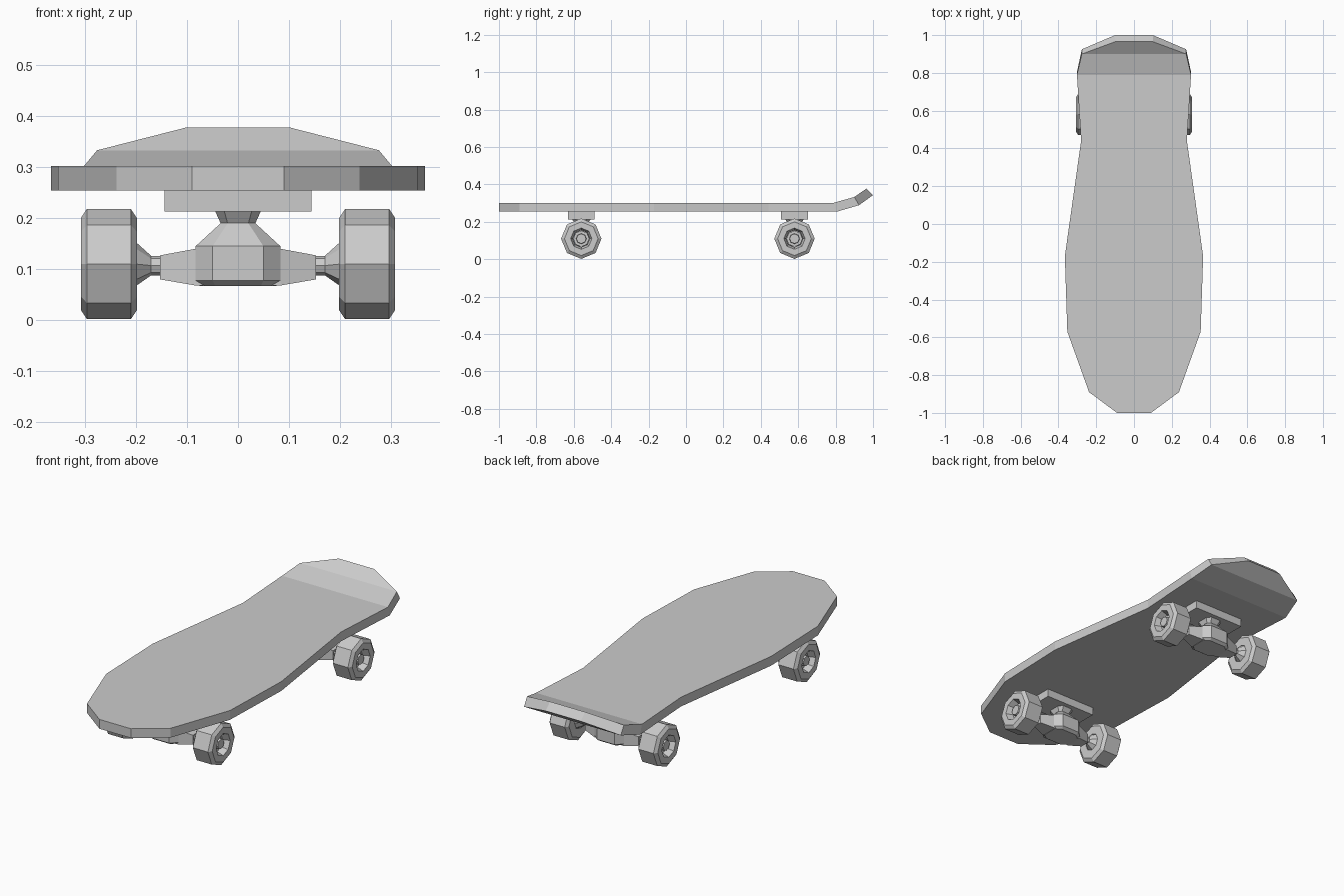
import bpy, bmesh, math
from mathutils import Vector

cube = bpy.data.objects.get("Cube")
if cube:
    bpy.data.objects.remove(cube, do_unlink=True)

grey = bpy.data.materials.new("plain grey")
grey.use_nodes = True
COLOUR = (0.6, 0.6, 0.6, 1)
grey.diffuse_color = COLOUR
grey.node_tree.nodes["Principled BSDF"].inputs["Base Color"].default_value = COLOUR


def loft(name, rings, closed=False):
    """Skin equal-sized rings of points; cap the ends or join last to first."""
    bm = bmesh.new()
    rows = [[bm.verts.new(p) for p in ring] for ring in rings]
    n = len(rows[0])
    pairs = list(zip(rows, rows[1:]))
    if closed:
        pairs.append((rows[-1], rows[0]))
    for a, b in pairs:
        for i in range(n):
            j = (i + 1) % n
            bm.faces.new((a[i], a[j], b[j], b[i]))
    if not closed:
        bm.faces.new(rows[0])
        bm.faces.new(rows[-1])
    bmesh.ops.recalc_face_normals(bm, faces=bm.faces)
    mesh = bpy.data.meshes.new(name)
    bm.to_mesh(mesh)
    bm.free()
    mesh.materials.append(grey)
    obj = bpy.data.objects.new(name, mesh)
    bpy.context.collection.objects.link(obj)
    return obj


def octagon_x(x, r, y, z):
    """Octagon around the x axis with a corner at the top."""
    return [Vector((x, y + r * math.sin(i * math.pi / 4), z + r * math.cos(i * math.pi / 4)))
            for i in range(8)]


def rect_x(x, hy, z0, z1, y):
    return [(x, y - hy, z0), (x, y + hy, z0), (x, y + hy, z1), (x, y - hy, z1)]


def clipped_rect(z, hx, hy, cut, y):
    """Horizontal rectangle with its four corners cut off."""
    c = cut
    corners = [(hx, hy * c), (hx * c, hy), (-hx * c, hy), (-hx, hy * c),
               (-hx, -hy * c), (-hx * c, -hy), (hx * c, -hy), (hx, -hy * c)]
    return [(px, y + py, z) for px, py in corners]


# Deck: half width, then top and bottom (y, z) along the length
TOP, BOTTOM = 0.302, 0.254
deck_rows = [(w, y, TOP, y, BOTTOM) for w, y in
             ((0.09, -1), (0.238, -0.89), (0.353, -0.57), (0.366, -0.17), (0.28, 0.44))]
deck_rows += [(0.302, 0.79, TOP, 0.805, BOTTOM),
              (0.276, 0.9, 0.333, 0.925, 0.289),
              (0.1, 0.965, 0.378, 1.0, 0.343)]
loft("deck", [[(-w, yt, zt), (w, yt, zt), (w, yb, zb), (-w, yb, zb)]
              for w, yt, zt, yb, zb in deck_rows])

AXLE_Z = 0.11
# Wheel section: x, radius; the outer face has a deep hub recess
wheel_section = [(0.198, 0.045), (0.198, 0.09), (0.21, 0.108), (0.296, 0.108),
                 (0.308, 0.09), (0.308, 0.057), (0.275, 0.045)]
axle_section = [(0.15, 0.019), (0.17, 0.019), (0.2, 0.043), (0.275, 0.043),
                (0.275, 0.028), (0.295, 0.026)]

for place, y in (("front", -0.56), ("rear", 0.58)):
    # Mounting plate under the deck
    loft(place + "_mounting_plate",
         [rect_x(x, 0.072, 0.213, 0.256, y) for x in (-0.144, 0.144)])
    # Faceted truck body with narrow neck
    loft(place + "_truck_body",
         [clipped_rect(z, hx, hy, 0.6, y) for z, hx, hy in
          ((0.067, 0.075, 0.06), (0.078, 0.083, 0.075), (0.145, 0.083, 0.075),
           (0.19, 0.034, 0.034), (0.214, 0.045, 0.05))])
    for side, s in (("left", 1), ("right", -1)):
        # Tapered hanger arm
        loft(f"{place}_{side}_hanger",
             [rect_x(s * x, hy, z0, z1, y) for x, hy, z0, z1 in
              ((0.05, 0.045, 0.068, 0.143), (0.083, 0.045, 0.068, 0.14),
               (0.153, 0.025, 0.08, 0.127))])
        # Axle with flared hub
        loft(f"{place}_{side}_axle",
             [octagon_x(s * x, r, y, 0.107 if x < 0.19 else AXLE_Z) for x, r in axle_section])
        # Wheel
        loft(f"{place}_{side}_wheel",
             [octagon_x(s * x, r, y, AXLE_Z) for x, r in wheel_section], closed=True)
